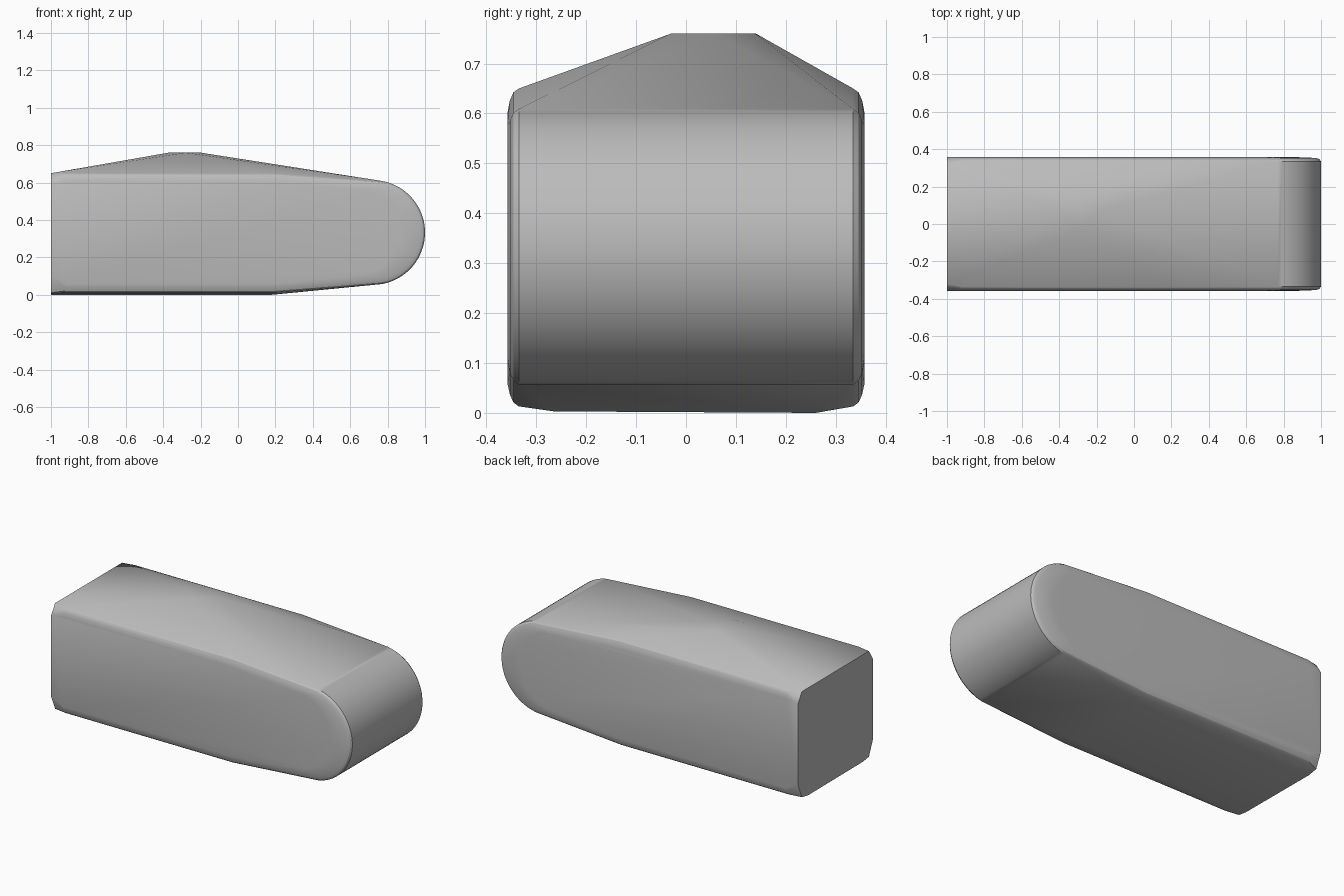
import bpy, bmesh
from math import radians, sin, cos

cube = bpy.data.objects.get("Cube")
if cube:
    bpy.data.objects.remove(cube, do_unlink=True)


def material(name, value):
    mat = bpy.data.materials.new(name)
    mat.use_nodes = True
    color = (value, value, value, 1)
    mat.diffuse_color = color
    mat.node_tree.nodes["Principled BSDF"].inputs["Base Color"].default_value = color
    return mat


def arc(cx, cz, rx, rz, limit, steps):
    """Rounded nose profile from bottom to top."""
    for i in range(steps + 1):
        a = radians(-limit + 2 * limit * i / steps)
        yield cx + rx * cos(a), cz + rz * sin(a)


points = []


def mirrored(y, profile):
    for x, z in profile:
        points.extend([(x, -y, z), (x, y, z)])


# Rounded long edges and nose rim, built up as nested side profiles
for y, inset in ((0.335, 0), (0.346, 0.008), (0.353, 0.024)):
    mirrored(y, arc(0.72, 0.333, 0.28 - inset, 0.28 - inset, 80, 32))
    mirrored(y, [(x, z) for x in (-0.92, 0.2) for z in (0.013 + inset, 0.65 - inset)])

# Flat side panels with a rounded front end
mirrored(0.358, arc(0.6, 0.34, 0.26, 0.24, 90, 20))
mirrored(0.358, [(-0.92, 0.06), (-0.92, 0.6), (0.2, 0.06), (0.2, 0.6)])

# Flat rear end with cut corners
mirrored(0.358, [(-1, 0.1), (-1, 0.59)])
mirrored(0.32, [(-1, 0.011), (-1, 0.65)])

# Slightly bulged underside
mirrored(0.265, [(-1, 0.003), (0.2, 0.003)])
points += [(-1, 0.26, 0), (0.18, 0.26, 0)]

# Small flat peak on the roof
points += [(-0.37, 0.06, 0.76), (-0.2, 0.06, 0.76),
           (-0.3, 0.14, 0.76), (-0.28, -0.03, 0.76)]

# Wrap the profiles in one convex skin
bm = bmesh.new()
for p in points:
    bm.verts.new(p)
result = bmesh.ops.convex_hull(bm, input=bm.verts[:])
loose = {g for g in result["geom_interior"] + result["geom_unused"]
         if isinstance(g, bmesh.types.BMVert)}
bmesh.ops.delete(bm, geom=list(loose), context="VERTS")
bmesh.ops.dissolve_limit(bm, angle_limit=radians(0.3), verts=bm.verts[:], edges=bm.edges[:])
bmesh.ops.recalc_face_normals(bm, faces=bm.faces[:])
mesh = bpy.data.meshes.new("rounded_body")
bm.to_mesh(mesh)
bm.free()

body = bpy.data.objects.new("rounded_body", mesh)
bpy.context.collection.objects.link(body)
mesh.materials.append(material("plain grey", 0.5))
bpy.ops.object.select_all(action="DESELECT")
body.select_set(True)
bpy.context.view_layer.objects.active = body
bpy.ops.object.shade_smooth_by_angle(angle=radians(30))
